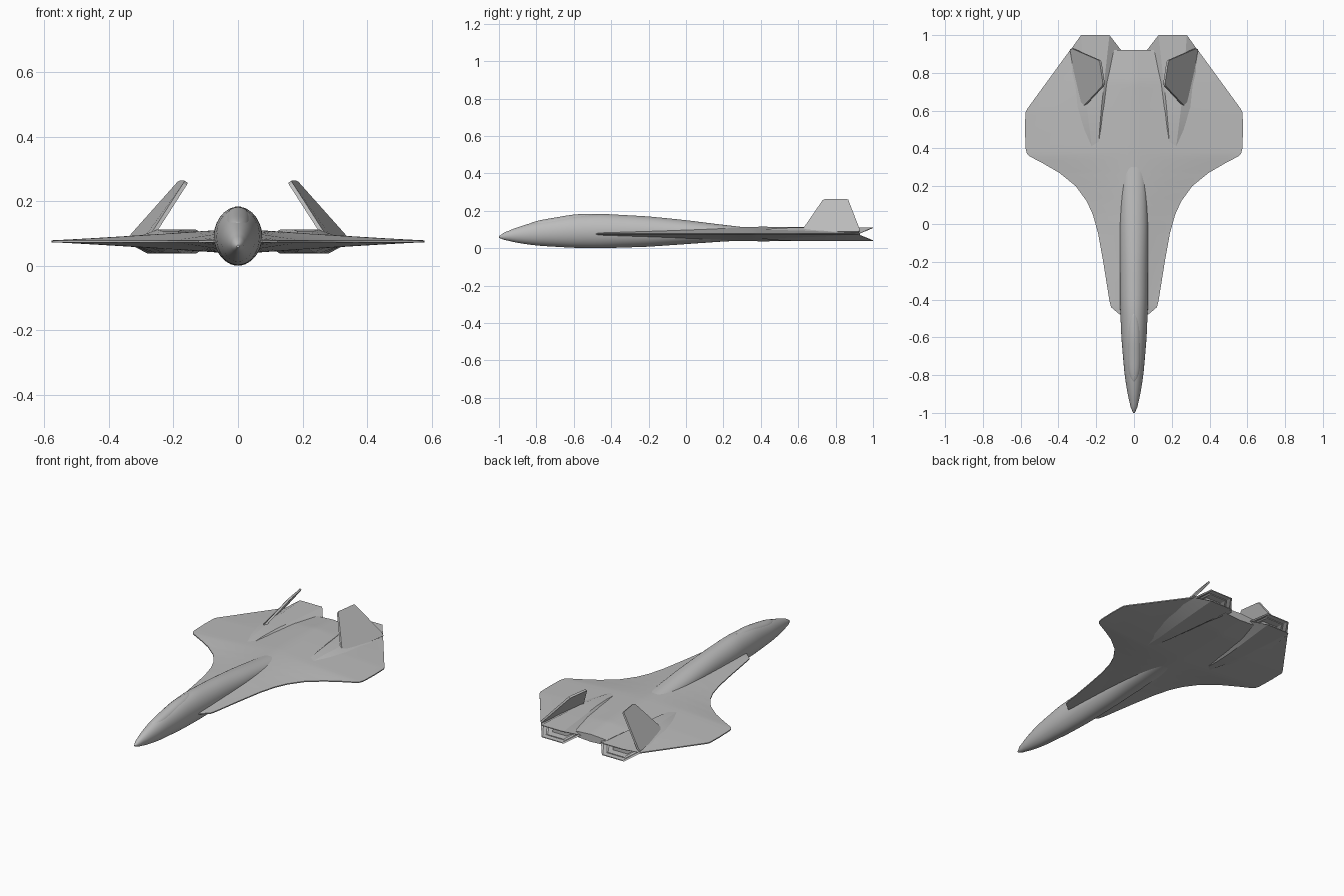
import bpy, bmesh, math

if "Cube" in bpy.data.objects:
    bpy.data.objects.remove(bpy.data.objects["Cube"])

# One painted grey
grey = bpy.data.materials.new("airframe grey")
grey.use_nodes = True
COLOUR = (0.5, 0.5, 0.5, 1)
grey.diffuse_color = COLOUR
grey.node_tree.nodes["Principled BSDF"].inputs["Base Color"].default_value = COLOUR


def lerp_table(table, y):
    """Linear lookup of the value at y in (y, value) pairs."""
    for (a, p), (b, q) in zip(table, table[1:]):
        if y <= b:
            return p + (q - p) * max(0, y - a) / (b - a)
    return table[-1][1]


def curve_table(table, y):
    """Smooth lookup: averages the table over a small window."""
    return sum(lerp_table(table, y + k * 0.012) for k in range(-3, 4)) / 7


def loft(name, rings, angle=30, mirror=False):
    """Skin a list of equal-length closed rings and cap both ends."""
    bm = bmesh.new()
    loops = [[bm.verts.new(p) for p in ring] for ring in rings]
    n = len(rings[0])
    for a, b in zip(loops, loops[1:]):
        for i in range(n):
            j = (i + 1) % n
            bm.faces.new((a[i], a[j], b[j], b[i]))
    bm.faces.new(loops[0])
    bm.faces.new(loops[-1])
    bmesh.ops.recalc_face_normals(bm, faces=bm.faces)
    mesh = bpy.data.meshes.new(name)
    bm.to_mesh(mesh)
    bm.free()
    mesh.materials.append(grey)
    obj = bpy.data.objects.new(name, mesh)
    bpy.context.collection.objects.link(obj)
    if mirror:
        obj.modifiers.new("mirror", 'MIRROR')
    bpy.ops.object.select_all(action='DESELECT')
    obj.select_set(True)
    bpy.context.view_layer.objects.active = obj
    bpy.ops.object.shade_smooth_by_angle(angle=math.radians(angle))
    return obj


def oval(y, half_width, top, bottom, n=40):
    mid, h = (top + bottom) / 2, (top - bottom) / 2
    return [(half_width * math.cos(t), y, mid + h * math.sin(t))
            for t in (2 * math.pi * i / n for i in range(n))]


# Fuselage: oval sections from the pointed nose to the faired tail
TOP = [(-1, .064), (-.97, .085), (-.9, .113), (-.8, .143), (-.6, .177), (-.45, .184),
       (-.2, .17), (0, .15), (.2, .125), (.4, .102), (.7, .085)]
BOTTOM = [(-1, .056), (-.97, .044), (-.9, .028), (-.8, .014), (-.6, .002), (-.45, 0),
          (-.2, .008), (0, .022), (.2, .036), (.4, .045), (.7, .065)]
WIDTH = [(-1, .004), (-.97, .018), (-.9, .034), (-.8, .05), (-.6, .067), (-.4, .075),
         (0, .075), (.4, .06), (.7, .02)]
stations = [-1, -.985, -.97, -.95, -.925] + [-.9 + .04 * i for i in range(41)]


def body_value(table, y):
    return lerp_table(table, y) if y < -.95 else curve_table(table, y)


loft("fuselage", [oval(y, *(body_value(t, y) for t in (WIDTH, TOP, BOTTOM)))
                  for y in stations])

# Canopy: a shallow raised bubble with rounded ends
rings = []
for i in range(25):
    t = -math.cos(math.pi * i / 24)
    y = -.655 + .178 * t
    s = max(.05, (1 - t ** 4) ** .5)
    crown = body_value(TOP, y) + .004 * s
    rings.append(oval(y, .037 * s, crown, crown - .064 * s, 24))
loft("canopy", rings)

# Blended wing: thin lens sections following the planform
SPAN = [(-.48, .075), (-.44, .122), (-.4, .131), (-.2, .163), (-.05, .19), (.05, .218),
        (.12, .25), (.2, .308), (.27, .394), (.32, .48), (.36, .556), (.375, .568),
        (.4, .574), (.5, .577), (.59, .575), (.61, .565), (.92, .339)]
THICK = [(-.48, .008), (-.3, .018), (0, .03), (.4, .036), (.75, .034), (.92, .02)]
rows = sorted({round(-.48 + .02 * i, 3) for i in range(71)} | {y for y, _ in SPAN})
cols = [i / 16 for i in range(-16, 17)]
rings = []
for y in rows:
    w, h = lerp_table(SPAN, y), lerp_table(THICK, y)

    def skin(u, side):
        return (u * w, y, .076 + side * (.003 + h * (1 - abs(u)) ** 1.1))
    rings.append([skin(u, 1) for u in cols] + [skin(u, -1) for u in reversed(cols)])
loft("blended_wing", rings)


# Engine nacelles: six-sided ducts ending in a notched, hollow nozzle
def hexagon(y, inner, ridge_in, ridge_out, outer, h, notch=0):
    z = .075
    return [(inner, y - notch, z), (ridge_in, y, z + h), (ridge_out, y, z + h),
            (outer, y - notch, z), (ridge_out, y, z - h), (ridge_in, y, z - h)]


def shrink(ring, scale, depth):
    cx = .205
    return [(cx + (x - cx) * scale, y - depth, .075 + (z - .075) * scale)
            for x, y, z in ring]


mouth = hexagon(1, .068, .13, .28, .337, .037, .08)
loft("engine_nacelle", [
    hexagon(.38, .17, .19, .22, .26, .022),
    hexagon(.5, .145, .182, .235, .32, .033),
    hexagon(.62, .122, .172, .25, .35, .037),
    hexagon(.8, .094, .152, .265, .35, .037),
    mouth,
    shrink(mouth, .88, 0), shrink(mouth, .84, .03),
    shrink(mouth, .72, .03), shrink(mouth, .66, .07)], 20, True)

# Inward-leaning tail fins: thin tapered plates
FIN = [(.262, .625, .1), (.285, .64, .085), (.335, .925, .085), (.322, .928, .1),
       (.182, .867, .257), (.176, .855, .26), (.16, .745, .26), (.164, .73, .253)]
across = (.82, 0, .57)
loft("tail_fin", [[tuple(c + side * .006 * a for c, a in zip(p, across)) for p in FIN]
                  for side in (-1, 1)], 30, True)
